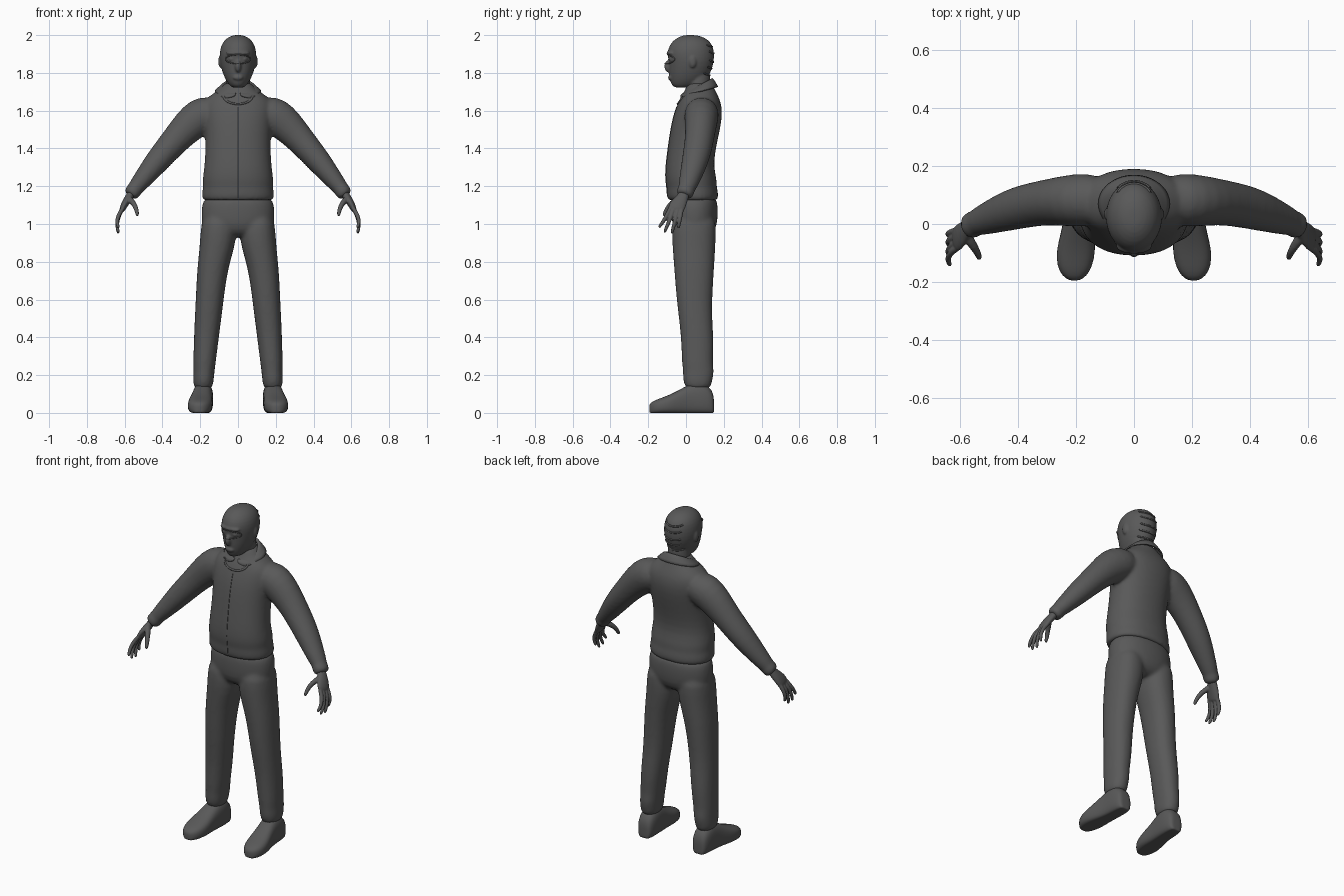
import bpy, bmesh, math
from mathutils import Vector, Matrix

if "Cube" in bpy.data.objects:
    bpy.data.objects.remove(bpy.data.objects["Cube"], do_unlink=True)

# One flat dark grey for the whole figure
grey = bpy.data.materials.new("dark grey")
grey.use_nodes = True
grey.diffuse_color = (0.1, 0.1, 0.1, 1)
grey.node_tree.nodes["Principled BSDF"].inputs["Base Color"].default_value = grey.diffuse_color

X, Y, Z = Vector((1, 0, 0)), Vector((0, 1, 0)), Vector((0, 0, 1))


def ring(centre, u, v, sides=20, power=1.0):
    """Closed oval section; a power under one makes it squarer."""
    points = []
    for i in range(sides):
        a = math.tau * i / sides
        c, s = math.cos(a), math.sin(a)
        points.append(centre + u * math.copysign(abs(c) ** power, c)
                      + v * math.copysign(abs(s) ** power, s))
    return points


def loft(bm, rings, side=1):
    """Skin a list of sections; side -1 gives the mirrored copy."""
    rows = [[bm.verts.new((p.x * side, p.y, p.z)) for p in r] for r in rings]
    n = len(rows[0])
    for low, high in zip(rows, rows[1:]):
        for i in range(n):
            j = (i + 1) % n
            bm.faces.new((low[i], low[j], high[j], high[i]))
    for row in (rows[0], rows[-1]):
        hub = bm.verts.new(sum((v.co for v in row), Vector()) / n)
        for i in range(n):
            bm.faces.new((row[i], row[(i + 1) % n], hub))


def stack(bm, levels, x=0, power=0.9, side=1):
    """Horizontal sections: height, half width, front y, back y, centre x."""
    rings = []
    for z, w, front, back, *cx in levels:
        centre = Vector((cx[0] if cx else x, (front + back) / 2, z))
        rings.append(ring(centre, X * w, Y * (back - front) / 2, power=power))
    loft(bm, rings, side)


def limb(bm, path, sides=16, side=1):
    """Sections square to a path: x, y, z, radius along y, radius across."""
    points = [Vector(p[:3]) for p in path]
    rings = []
    for i, p in enumerate(points):
        t = (points[min(i + 1, len(points) - 1)] - points[max(i - 1, 0)]).normalized()
        u = (Y - t * Y.dot(t)).normalized()
        rings.append(ring(p, u * path[i][3], t.cross(u) * path[i][4], sides))
    loft(bm, rings, side)


def ball(bm, centre, size):
    bmesh.ops.create_uvsphere(bm, u_segments=16, v_segments=10, radius=1,
                              matrix=Matrix.Translation(centre) @ Matrix.Diagonal((*size, 1)))


def finish(bm, name, voxel=0, smooth=0):
    """Make the object; a voxel size fuses its pieces into one skin."""
    bmesh.ops.recalc_face_normals(bm, faces=bm.faces)
    mesh = bpy.data.meshes.new(name)
    bm.to_mesh(mesh)
    bm.free()
    mesh.materials.append(grey)
    mesh.shade_smooth()
    obj = bpy.data.objects.new(name, mesh)
    bpy.context.collection.objects.link(obj)
    obj.modifiers.new("round", 'SUBSURF').levels = 1
    obj.modifiers["round"].render_levels = 1
    if voxel:
        fuse = obj.modifiers.new("fuse", 'REMESH')
        fuse.mode, fuse.voxel_size, fuse.use_smooth_shade = 'VOXEL', voxel, True
        soft = obj.modifiers.new("soften", 'SMOOTH')
        soft.factor, soft.iterations = 0.5, smooth
    return obj


def seam(name, obj, spots, radius, facing=1, closed=False):
    """Thin cord laid on a surface, from x and z spots seen from front or back."""
    graph = bpy.context.evaluated_depsgraph_get()
    hits = []
    for x, z in spots:
        ok, p, *_ = obj.ray_cast(Vector((x, -facing, z)), Y * facing, depsgraph=graph)
        if ok:
            hits.append(p)
    curve = bpy.data.curves.new(name, 'CURVE')
    curve.dimensions, curve.bevel_depth, curve.bevel_resolution = '3D', radius, 1
    line = curve.splines.new('POLY')
    line.points.add(len(hits) - 1)
    for point, p in zip(line.points, hits):
        point.co = (*p, 1)
    line.use_cyclic_u = closed
    curve.materials.append(grey)
    bpy.context.collection.objects.link(bpy.data.objects.new(name, curve))


# Jacket: body and both sleeves fused
bm = bmesh.new()
stack(bm, [(1.125, .185, -.09, .165), (1.13, .193, -.1, .172), (1.17, .193, -.105, .172),
           (1.195, .186, -.102, .163), (1.23, .192, -.112, .166), (1.3, .18, -.11, .148),
           (1.38, .175, -.1, .155), (1.47, .175, -.088, .175), (1.56, .185, -.072, .193),
           (1.62, .19, -.052, .192), (1.66, .175, -.036, .18), (1.69, .135, -.018, .165),
           (1.72, .09, 0, .15), (1.75, .072, .005, .138)])
for side in (1, -1):
    limb(bm, [(.1, .085, 1.6, .08, .07), (.17, .083, 1.585, .095, .102), (.23, .08, 1.55, .09, .1),
              (.3, .075, 1.48, .08, .083), (.37, .063, 1.4, .077, .073), (.43, .047, 1.33, .072, .067),
              (.49, .025, 1.255, .06, .055), (.535, .008, 1.2, .05, .046), (.545, .003, 1.187, .044, .041),
              (.55, 0, 1.18, .049, .045), (.568, -.008, 1.155, .046, .042), (.572, -.01, 1.15, .035, .032)],
         side=side)
jacket = finish(bm, "jacket", .01, 5)

# Trousers: hips and both legs fused
bm = bmesh.new()
stack(bm, [(1.15, .178, -.07, .16), (1.1, .195, -.077, .17), (1.03, .197, -.078, .17),
           (.97, .19, -.07, .16), (.93, .15, -.03, .12)])
for side in (1, -1):
    stack(bm, [(1.05, .085, -.07, .16, .105), (.95, .097, -.076, .16, .103), (.87, .093, -.072, .156, .112),
               (.77, .083, -.064, .15, .133), (.66, .077, -.056, .143, .145), (.55, .073, -.045, .138, .154),
               (.45, .069, -.032, .143, .163), (.35, .064, -.025, .148, .171), (.26, .06, -.022, .142, .178),
               (.22, .056, -.016, .15, .18), (.18, .056, -.018, .142, .183), (.14, .051, -.006, .134, .184),
               (.128, .04, .005, .12, .184)], side=side)
finish(bm, "trousers", .01, 5)

# Shoes: sections from heel to toe, flattened underneath
shoe_sections = [(.148, .183, .03, .075), (.14, .183, .045, .125), (.09, .184, .055, .165),
                 (.03, .186, .054, .16), (-.03, .194, .058, .125), (-.09, .2, .068, .094),
                 (-.145, .204, .062, .075), (-.18, .205, .042, .06), (-.194, .205, .018, .045)]
for label, side in (("left", 1), ("right", -1)):
    bm = bmesh.new()
    rows = [ring(Vector((x, y, h * .45)), X * w, Z * h * .55, 20, .75) for y, x, w, h in shoe_sections]
    for p in (p for row in rows for p in row):
        p.z = max(p.z, 0)
    loft(bm, rows, side)
    finish(bm, label + "_shoe")

    # Hand: palm, four spread fingers and a thumb
    bm = bmesh.new()
    limb(bm, [(.555, -.004, 1.175, .028, .022), (.575, -.015, 1.145, .03, .021),
              (.594, -.035, 1.115, .042, .021), (.61, -.052, 1.085, .046, .017),
              (.616, -.058, 1.068, .04, .012)], side=side)
    for root, tip, low in ((-.09, -.14, .98), (-.07, -.112, .955), (-.047, -.074, .95), (-.026, -.04, .977)):
        limb(bm, [(.605, root + .008, 1.09, .011, .011), (.622, root, 1.065, .0125, .0125),
                  (.637, (root * 2 + tip) / 3, (2.13 + low) / 3, .0115, .0115),
                  (.641, (root + tip * 2) / 3, (1.065 + low * 2) / 3, .0105, .0105),
                  (.635, tip, low + .008, .009, .009), (.633, tip, low, .006, .006)], 10, side)
    limb(bm, [(.583, -.03, 1.14, .018, .018), (.562, -.062, 1.12, .019, .016), (.545, -.088, 1.098, .014, .014),
              (.536, -.106, 1.07, .012, .012), (.533, -.116, 1.05, .01, .01), (.533, -.119, 1.043, .006, .006)],
         10, side)
    finish(bm, label + "_hand", .004, 2)

# Masked head with neck, nose, brow, mouth and covered ears
bm = bmesh.new()
stack(bm, [(1.68, .066, .01, .13), (1.75, .064, .005, .128), (1.82, .064, 0, .13)], power=1)
stack(bm, [(1.722, .03, -.06, .03), (1.735, .047, -.078, .07), (1.765, .068, -.087, .112),
           (1.81, .086, -.092, .136), (1.86, .098, -.092, .15), (1.905, .099, -.102, .151),
           (1.945, .091, -.09, .143), (1.975, .072, -.066, .12), (1.995, .042, -.03, .08),
           (2.0, .015, 0, .045)], power=1)
ball(bm, (0, -.094, 1.835), (.017, .022, .032))
ball(bm, (0, -.078, 1.905), (.066, .026, .013))
ball(bm, (0, -.083, 1.775), (.028, .013, .014))
for side in (1, -1):
    ball(bm, (side * .095, .035, 1.86), (.009, .02, .032))
    ball(bm, (side * .034, -.081, 1.872), (.016, .01, .009))
head = finish(bm, "masked_head", .006, 3)

# Turned-down collar: stands high at the nape and opens in a V at the throat
bm = bmesh.new()
rows = []
steps = 32
for i in range(steps + 1):
    a = .12 + (math.tau - .24) * i / steps
    s, c = math.sin(a), math.cos(a)
    back = (1 - c) / 2
    point = .02 * max(0, 1 - abs(abs(math.pi - a) - 2.6) / .5)
    rows.append([bm.verts.new(p) for p in (
        (.07 * s, .066 - .064 * c, 1.69 + .07 * back), (.078 * s, .066 - .072 * c, 1.695 + .085 * back),
        (.1 * s, .068 - .088 * c, 1.695 + .06 * back),
        ((.124 + point) * s, .07 - (.1 + point / 2) * c, 1.682 + .045 * back - point))])
for one, two in zip(rows, rows[1:]):
    for k in range(3):
        bm.faces.new((one[k], two[k], two[k + 1], one[k + 1]))
collar = finish(bm, "collar")
collar.modifiers.new("cloth", 'SOLIDIFY').thickness = .008

# Stitched lines on the cloth and the mask
bpy.context.view_layer.update()
arc = [math.pi * i / 16 for i in range(17)]
seam("neckline", jacket, [(.075 * math.cos(a), 1.675 - .04 * math.sin(a)) for a in arc], .006)
seam("front_zip", jacket, [(0, 1.14 + .03 * i) for i in range(17)], .0025)
slot = [math.tau * i / 32 for i in range(32)]
seam("eye_opening", head, [(.066 * math.cos(a), 1.873 + .024 * math.sin(a)) for a in slot], .0035, closed=True)
for i, z in enumerate((1.8, 1.835, 1.87, 1.915, 1.95)):
    seam(f"mask_fold_{i + 1}", head, [(.055 * math.cos(a), z - .012 * math.sin(a)) for a in arc], .005, facing=-1)
